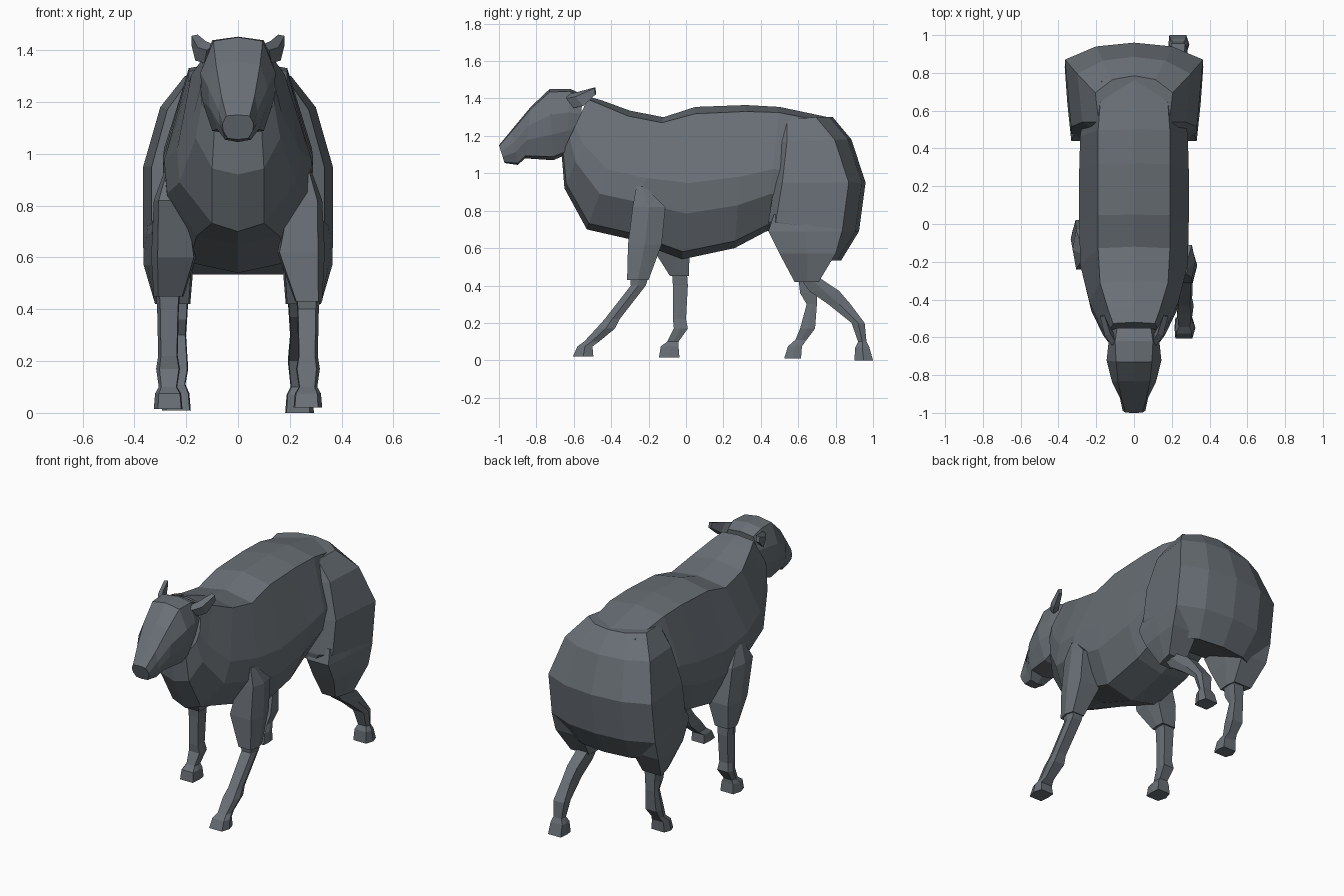
import bpy, bmesh

wool = bpy.data.materials.new("slate grey")
wool.diffuse_color = (0.14, 0.16, 0.18, 1)


def loft(name, rings):
    """Skin a list of equal-length point rings and cap both ends."""
    bm = bmesh.new()
    loops = [[bm.verts.new(p) for p in r] for r in rings]
    n = len(loops[0])
    for a, b in zip(loops, loops[1:]):
        for i in range(n):
            j = (i + 1) % n
            bm.faces.new((a[i], a[j], b[j], b[i]))
    bm.faces.new(loops[0])
    bm.faces.new(loops[-1])
    bmesh.ops.recalc_face_normals(bm, faces=bm.faces)
    me = bpy.data.meshes.new(name)
    bm.to_mesh(me)
    bm.free()
    me.materials.append(wool)
    ob = bpy.data.objects.new(name, me)
    bpy.context.collection.objects.link(ob)
    return ob


def mirror_ring(half):
    """Complete a half ring whose first and last points lie on x = 0."""
    return half + [(-x, y, z) for x, y, z in reversed(half[1:-1])]


def section(top, bot, wt, wm, wb, drops=(.045, .5, .7, .95)):
    """Upright cross-section between a top and a bottom (y, z) point."""
    half = []
    for x, t in zip((0, wt, wm, wm * .96, wb, 0), (0, *drops, 1)):
        half.append((x, top[0] + (bot[0] - top[0]) * t, top[1] + (bot[1] - top[1]) * t))
    return mirror_ring(half)


def box_ring(z, y0, y1, x0, x1, side, taper=0):
    """Six-sided horizontal leg section with a bulging outer side."""
    m = (y0 + y1) / 2
    c = (x1 - x0) * .15
    outer = (x1 - taper, x1 - taper * .4, x1) if taper else (x1 - c, x1, x1 - c)
    return [(side * x, y, z) for x, y in
            ((x0, y0), (outer[0], y0), (outer[1], m), (outer[2], y1), (x0, y1), (x0 - c * .3, m))]


# Torso with neck
loft("torso", [section(*s) for s in (
    ((-.52, 1.41), (-.665, 1.10), .11, .145, .09),
    ((-.45, 1.39), (-.65, .92), .135, .17, .10),
    ((-.30, 1.335), (-.53, .70), .18, .235, .10),
    ((-.12, 1.30), (-.31, .65), .19, .285, .16),
    ((.05, 1.355), (-.02, .54), .19, .29, .19),
    ((.32, 1.365), (.26, .60), .19, .29, .19),
    ((.50, 1.355), (.43, .69), .19, .285, .18),
    ((.76, 1.30), (.70, .72), .17, .25, .15))])


# Rump: horizontal slices (back z, front z, front y, back y, half width)
def rump_ring(zb, zf, yf, yb, w):
    return mirror_ring([(0, yb, zb), (w * .55, yb - .02, zb), (w, yb - .09, zb),
                        (w * .91, yf + .04, zf), (w * .72, yf, zf), (0, yf, zf)])


loft("rump", [rump_ring(*r) for r in (
    (1.30, 1.29, .50, .785, .205),
    (1.18, 1.17, .50, .885, .30),
    (.95, .95, .475, .96, .366),
    (.69, .74, .44, .925, .366),
    (.535, .69, .45, .83, .31))])

# Head
HEAD = (.04, .36, .64, .95)
loft("head", [section(*s, HEAD) for s in (
    ((-.55, 1.42), (-.58, 1.14), .09, .12, .10),
    ((-.62, 1.452), (-.64, 1.10), .10, .135, .10),
    ((-.73, 1.45), (-.71, 1.07), .095, .145, .10),
    ((-.83, 1.355), (-.86, 1.08), .085, .115, .08),
    ((-.93, 1.235), (-.90, 1.045), .065, .075, .05),
    ((-1.0, 1.15), (-.97, 1.055), .045, .06, .04))])

# Ears
for side, label in ((1, "right"), (-1, "left")):
    loft(label + "_ear", [[(side * x, y, z) for x, y, z in ring] for ring in (
        ((.09, -.64, 1.42), (.12, -.64, 1.40), (.13, -.60, 1.35), (.10, -.59, 1.37)),
        ((.125, -.58, 1.435), (.155, -.59, 1.41), (.165, -.55, 1.36), (.13, -.54, 1.38)),
        ((.155, -.485, 1.46), (.18, -.49, 1.455), (.18, -.485, 1.42), (.16, -.48, 1.425)))])


# Upper legs: (z, y0, y1, x0, x1)
SHOULDERS = {
    1: ((.93, -.265, -.22, .22, .285), (.82, -.285, -.11, .20, .325),
        (.62, -.31, -.13, .16, .335), (.43, -.315, -.20, .225, .325)),
    -1: ((.93, -.19, -.12, .22, .285), (.82, -.24, -.03, .20, .325),
         (.60, -.18, .02, .17, .335), (.45, -.085, .015, .215, .325))}
THIGH = ((.78, .47, .83, .20, .355), (.69, .44, .835, .18, .367),
         (.57, .50, .80, .18, .364), (.42, .58, .71, .19, .32))

# Lower legs: (z, y0, y1), from the knee down to the hoof
FRONT = {
    1: ((.45, -.30, -.20), (.40, -.295, -.215), (.22, -.435, -.355), (.17, -.48, -.38),
        (.10, -.545, -.465), (.075, -.58, -.50), (.02, -.605, -.495)),
    -1: ((.47, -.075, .005), (.40, -.07, .01), (.22, -.07, .0), (.17, -.065, .01),
         (.10, -.10, -.04), (.075, -.135, -.04), (.015, -.145, -.035))}
HIND = {
    1: ((.45, .60, .70), (.37, .66, .82), (.30, .76, .88), (.20, .885, .955),
        (.10, .92, .965), (.07, .905, .98), (.0, .90, 1.0)),
    -1: ((.45, .60, .70), (.36, .61, .70), (.30, .645, .70), (.17, .61, .69),
         (.11, .585, .645), (.075, .545, .62), (.01, .525, .615))}
WIDTHS = (.045, .040, .036, .044, .034, .048, .053)

for side, label in ((1, "right"), (-1, "left")):
    loft(label + "_shoulder", [box_ring(*r, side) for r in SHOULDERS[side]])
    loft(label + "_thigh", [box_ring(*r, side, .035) for r in THIGH])
    for kind, rows, x in (("front", FRONT[side], .272), ("hind", HIND[side], .24)):
        loft(f"{label}_{kind}_lower_leg",
             [box_ring(z, a, b, x - w, x + w, side) for (z, a, b), w in zip(rows, WIDTHS)])
